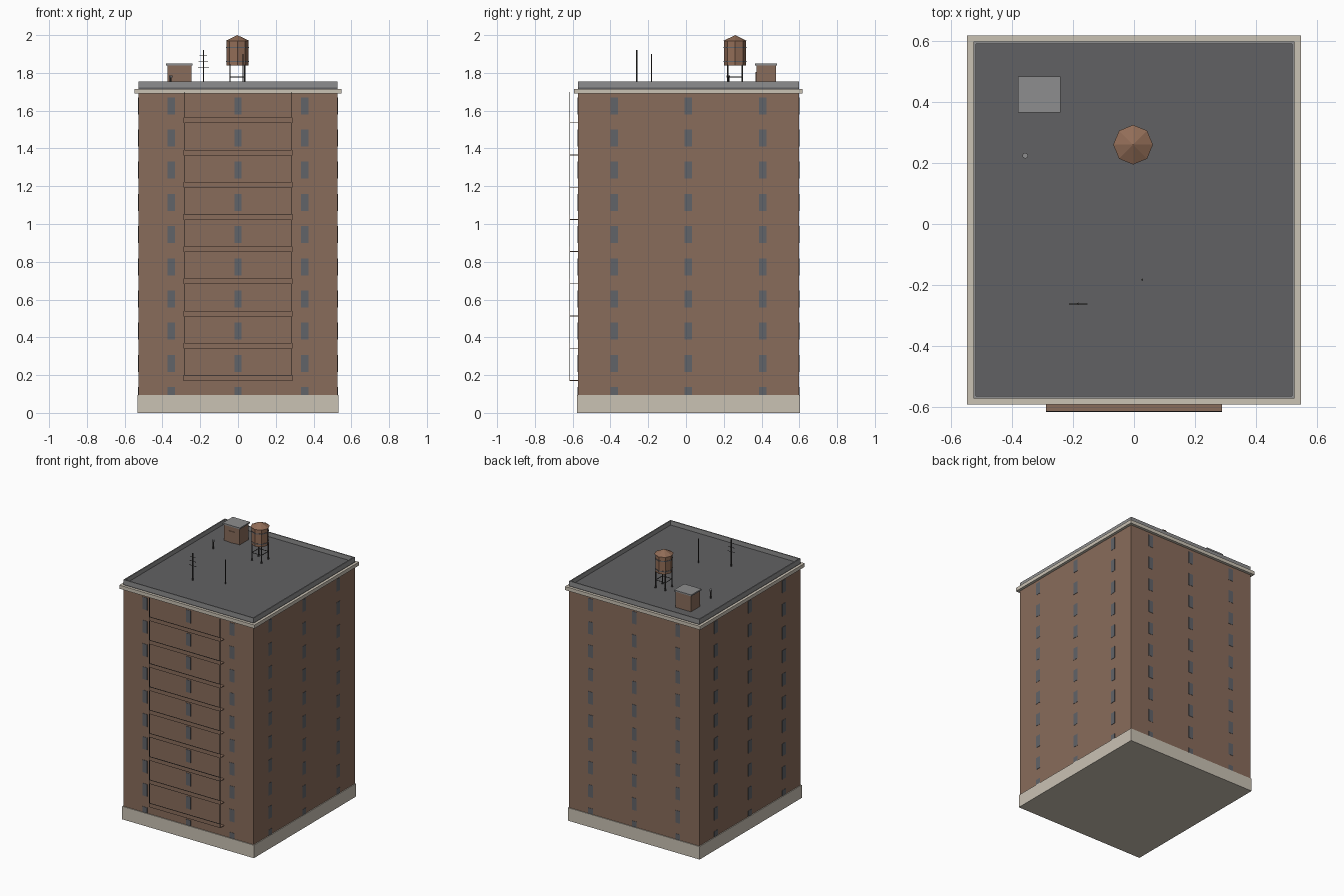
import bpy, math
from mathutils import Vector

if "Cube" in bpy.data.objects:
    bpy.data.objects.remove(bpy.data.objects["Cube"])


def material(name, r, g, b):
    lin = [((c / 255 + 0.055) / 1.055) ** 2.4 for c in (r, g, b)] + [1]
    m = bpy.data.materials.new(name)
    m.use_nodes = True
    m.diffuse_color = lin
    m.node_tree.nodes["Principled BSDF"].inputs["Base Color"].default_value = lin
    return m


BRICK = material("brick brown", 137, 108, 91)
STONE = material("pale stone", 202, 194, 180)
GLASS = material("window grey", 97, 99, 104)
TAR = material("roof dark grey", 97, 97, 99)
CONCRETE = material("concrete grey", 141, 141, 142)
WOOD = material("tank wood", 146, 109, 87)
IRON = material("dark iron", 60, 58, 57)


def finish(name, mat):
    ob = bpy.context.object
    ob.name = name
    ob.data.materials.append(mat)
    return ob


def box(name, mat, x, y, z):
    """Box from (low, high) spans on each axis."""
    spans = (x, y, z)
    bpy.ops.mesh.primitive_cube_add(size=1, location=[(a + b) / 2 for a, b in spans])
    ob = bpy.context.object
    for v in ob.data.vertices:
        v.co = [c * (b - a) for c, (a, b) in zip(v.co, spans)]
    return finish(name, mat)


def tube(name, mat, x, y, z, r, top=None, sides=8):
    """Vertical prism or cone."""
    bpy.ops.mesh.primitive_cone_add(vertices=sides, radius1=r, radius2=r if top is None else top,
                                    depth=z[1] - z[0], location=(x, y, sum(z) / 2))
    return finish(name, mat)


def rod(name, mat, a, b, r):
    """Thin bar between two points."""
    a, b = Vector(a), Vector(b)
    d = b - a
    bpy.ops.mesh.primitive_cylinder_add(vertices=6, radius=r, depth=d.length, location=(a + b) / 2,
                                        rotation=d.to_track_quat("Z", "Y").to_euler())
    return finish(name, mat)


CY = 0.013            # building centre in y
HX, HY = 0.527, 0.585  # half sizes of the walls
FLOOR = 0.1705
ROOF = 1.722


def slab(name, mat, grow, z):
    return box(name, mat, (-HX - grow, HX + grow), (CY - HY - grow, CY + HY + grow), z)


# Main block
slab("base_course", STONE, 0.006, (0, 0.095))
slab("brick_walls", BRICK, 0, (0.05, 1.70))
slab("cornice", STONE, 0.02, (1.69, 1.716))
slab("roof_deck", TAR, 0, (1.71, ROOF))

# Parapet
T, TOP = 0.008, 1.754
for s, side in ((-1, "right"), (1, "left")):
    xs = sorted((s * HX, s * (HX - T)))
    box(f"parapet_{side}", CONCRETE, xs, (CY - HY, CY + HY), (ROOF, TOP))
for s, side in ((-1, "front"), (1, "back")):
    ys = sorted((CY + s * HY, CY + s * (HY - T)))
    box(f"parapet_{side}", CONCRETE, (-HX + T, HX - T), ys, (ROOF, TOP))

# Windows on all four walls, the lowest row sunk behind the base course
W, OUT = 0.019, 0.002
for row in range(10):
    z1 = 1.671 - row * FLOOR
    z = (max(z1 - 0.09, 0.09), z1)
    for col in (-1, 0, 1):
        x, y = col * 0.353, CY + col * 0.393
        for s in (-1, 1):
            wall_y, wall_x = CY + s * HY, s * HX
            box("window", GLASS, (x - W, x + W), (wall_y - OUT, wall_y + OUT), z)
            box("window", GLASS, (wall_x - OUT, wall_x + OUT), (y - W - 0.001, y + W + 0.001), z)

# Fire escape
FRONT, WALL, EX = -0.617, CY - HY, 0.289
for row in range(9):
    z = 1.536 - row * FLOOR
    box("escape_platform", BRICK, (-EX, EX), (FRONT, WALL), (z - 0.002, z + 0.002))
    box("escape_rail_panel", BRICK, (-EX, EX), (FRONT, FRONT + 0.003), (z, z + 0.027))
    for h in (z, z + 0.026):
        box("escape_rail", IRON, (-EX, EX), (FRONT, FRONT + 0.004), (h - 0.0015, h + 0.0015))
for s in (-1, 1):
    x = s * 0.285
    box("escape_post", IRON, (x - 0.002, x + 0.002), (FRONT, FRONT + 0.004), (0.172, 1.70))

# Water tank
TX, TY = -0.003, 0.26
tube("tank_barrel", WOOD, TX, TY, (1.84, 1.97), 0.058)
tube("tank_roof", WOOD, TX, TY, (1.968, 2.0), 0.065, 0)
for z in (1.86, 1.935):
    tube("tank_band", GLASS, TX, TY, (z - 0.003, z + 0.003), 0.0605)
L = 0.039
corners = [(TX + sx * L, TY + sy * L) for sx, sy in ((-1, -1), (1, -1), (1, 1), (-1, 1))]
for i, (x, y) in enumerate(corners):
    nx, ny = corners[(i + 1) % 4]
    rod("tank_leg", IRON, (x, y, ROOF), (x, y, 1.845), 0.004)
    tube("tank_foot", IRON, x, y, (ROOF, ROOF + 0.006), 0.007)
    rod("tank_brace", IRON, (x, y, 1.779), (nx, ny, 1.779), 0.0025)

# Stair bulkhead with door
box("bulkhead", BRICK, (-0.374, -0.247), (0.372, 0.476), (ROOF, 1.84))
box("bulkhead_roof", CONCRETE, (-0.381, -0.241), (0.365, 0.483), (1.84, 1.85))
box("bulkhead_door", BRICK, (-0.335, -0.287), (0.368, 0.374), (ROOF, 1.805))

# Vent pipe
tube("vent_pipe", IRON, -0.357, 0.224, (ROOF, 1.775), 0.006)
tube("vent_cap", CONCRETE, -0.357, 0.224, (1.775, 1.787), 0.0095)

# Antennas
AX, AY = -0.183, -0.262
rod("antenna_mast", IRON, (AX, AY, ROOF), (AX, AY, 1.92), 0.004)
for z, half in ((1.83, 0.03), (1.862, 0.025), (1.894, 0.02)):
    rod("antenna_bar", IRON, (AX - half, AY, z), (AX + half, AY, z), 0.002)
rod("antenna_pole", IRON, (0.027, -0.183, ROOF), (0.027, -0.183, 1.90), 0.0035)
